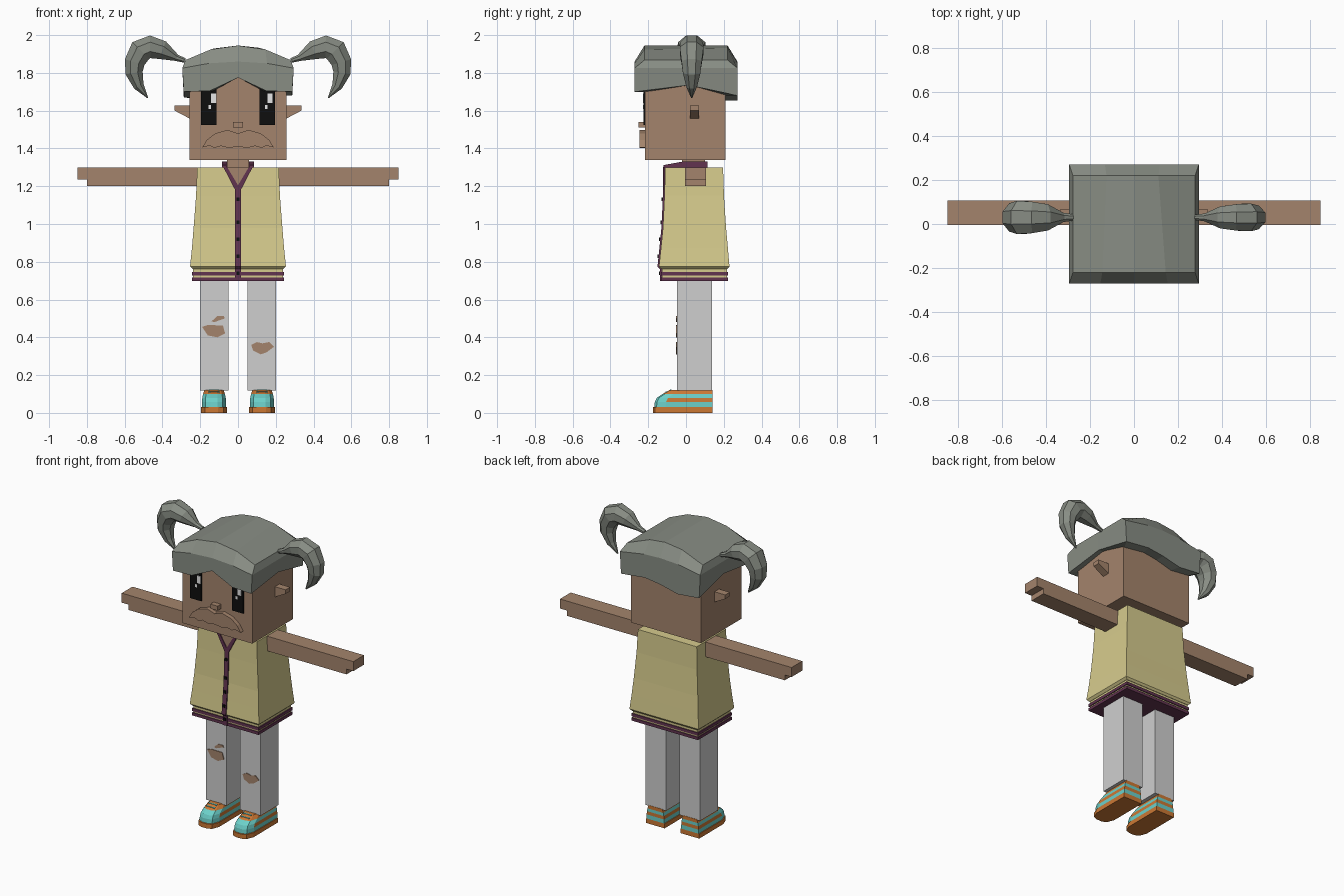
import bpy, bmesh, math
from mathutils import Vector

cube = bpy.data.objects.get("Cube")
if cube:
    bpy.data.objects.remove(cube, do_unlink=True)


def material(name, *rgb):
    lin = [((c / 255 + 0.055) / 1.055) ** 2.4 for c in rgb] + [1]
    m = bpy.data.materials.new(name)
    m.use_nodes = True
    m.diffuse_color = lin
    bsdf = m.node_tree.nodes["Principled BSDF"]
    bsdf.inputs["Base Color"].default_value = lin
    bsdf.inputs["Roughness"].default_value = 0.8
    return m


SKIN = material("skin", 164, 132, 108)
HAIR = material("grey hair", 136, 141, 132)
CLOTH = material("yellow cloth", 214, 203, 141)
TRIM = material("plum trim", 98, 52, 80)
DENIM = material("pale trousers", 207, 207, 207)
CYAN = material("cyan shoe", 108, 208, 202)
ORANGE = material("orange shoe", 204, 120, 52)
BLACK = material("black", 14, 14, 14)
WHITE = material("white", 235, 235, 235)


def finish(name, bm, *mats):
    bmesh.ops.recalc_face_normals(bm, faces=bm.faces)
    mesh = bpy.data.meshes.new(name)
    bm.to_mesh(mesh)
    bm.free()
    for m in mats:
        mesh.materials.append(m)
    ob = bpy.data.objects.new(name, mesh)
    bpy.context.collection.objects.link(ob)
    return ob


def loft(rings, caps=True):
    """Skin a list of equal-length closed rings of points."""
    bm = bmesh.new()
    rows = [[bm.verts.new(p) for p in r] for r in rings]
    n = len(rows[0])
    for a, b in zip(rows, rows[1:]):
        for i in range(n):
            j = (i + 1) % n
            bm.faces.new((a[i], a[j], b[j], b[i]))
    if caps:
        bm.faces.new(rows[0])
        bm.faces.new(rows[-1])
    return bm


def rect(x0, x1, y0, y1, z):
    return [(x0, y0, z), (x1, y0, z), (x1, y1, z), (x0, y1, z)]


def box(name, mat, x0, x1, y0, y1, z0, z1):
    return finish(name, loft([rect(x0, x1, y0, y1, z) for z in (z0, z1)]), mat)


def plate(name, mat, outline, y0, y1):
    """Extrude an outline given in x and z along y."""
    return finish(name, loft([[(x, y, z) for x, z in outline] for y in (y0, y1)]), mat)


# Head, neck and face
FACE = -0.217
box("head", SKIN, -0.257, 0.257, FACE, 0.21, 1.34, 1.8)
box("neck", SKIN, -0.058, 0.058, -0.02, 0.1, 1.25, 1.35)
for s, side in ((1, "left"), (-1, "right")):
    ear = [(s * 0.25, 1.555), (s * 0.335, 1.6), (s * 0.335, 1.627), (s * 0.25, 1.627)]
    plate(side + "_ear", SKIN, ear, 0.02, 0.068)
    x0, x1 = sorted((s * 0.113, s * 0.195))
    box(side + "_eye", BLACK, x0, x1, FACE - 0.008, FACE, 1.525, 1.72)
    g = x1 - 0.04 if s > 0 else x1 - 0.03
    box(side + "_eye_glint", WHITE, g, g + 0.028, FACE - 0.011, FACE - 0.004, 1.64, 1.69)
    box(side + "_small_glint", WHITE, g - 0.012, g, FACE - 0.011, FACE - 0.004, 1.61, 1.63)

bm = loft([rect(-0.027, 0.027, -0.252, FACE, z) for z in (1.51, 1.54)])
front = min(bm.faces, key=lambda f: f.calc_center_median().y)
bmesh.ops.inset_individual(bm, faces=[front], thickness=0.008, depth=-0.008)
finish("nose", bm, SKIN)

half = [(0.055, 1.498), (0.12, 1.48), (0.165, 1.445), (0.19, 1.405), (0.15, 1.415),
        (0.125, 1.403), (0.09, 1.413), (0.05, 1.403)]
plate("moustache", SKIN, [(0, 1.48)] + half + [(0, 1.41)] + [(-x, z) for x, z in half[::-1]],
      -0.245, FACE)

# Hair cap: a rim with a cut fringe, a bevel and an arched top
rim = [(-1, -1, 1.7), (-0.52, -1, 1.705), (0, -1, 1.775), (0.52, -1, 1.705), (1, -1, 1.7),
       (1, 0.05, 1.735), (1, 1, 1.68), (0.4, 1, 1.7), (0, 1, 1.685), (-0.45, 1, 1.655),
       (-1, 1, 1.67), (-1, 0.05, 1.735)]


def hair_ring(sx, sy, base=None, rise=0):
    return [(u * sx, v * sy, z if base is None else base + rise * (1 - u * u)) for u, v, z in rim]


bm = loft([hair_ring(0.25, 0.209), hair_ring(0.287, 0.272), hair_ring(0.295, 0.272, 1.825, 0.035),
           hair_ring(0.278, 0.22, 1.868, 0.077)], caps=False)
bm.verts.ensure_lookup_table()
top = bm.verts[-len(rim):]
for i in range(4):
    corners = [top[i], top[i + 1], top[9 - i], top[10 - i]]
    if i == 0:
        corners.append(top[11])
    if i == 3:
        corners.insert(2, top[5])
    bm.faces.new(corners)
finish("hair_cap", bm, HAIR)

# Pigtails: x, z, radius along the curl
curl = [(0.28, 1.865, 0.012), (0.325, 1.88, 0.018), (0.4, 1.92, 0.05), (0.465, 1.938, 0.06),
        (0.515, 1.918, 0.063), (0.547, 1.857, 0.054), (0.55, 1.8, 0.046), (0.525, 1.73, 0.028),
        (0.478, 1.668, 0.003)]
for s, side, depth in ((1, "left", 1.0), (-1, "right", 1.2)):
    rings = []
    for i, (x, z, r) in enumerate(curl):
        a, b = curl[max(i - 1, 0)], curl[min(i + 1, len(curl) - 1)]
        t = Vector((b[0] - a[0], 0, b[1] - a[1])).normalized()
        n = Vector((-t.z, 0, t.x))
        ring = []
        for k in range(8):
            ang = (k + 0.5) * math.pi / 4
            p = Vector((x, 0.03, z)) + n * (r * 1.08 * math.cos(ang))
            p.y += r * 1.08 * depth * math.sin(ang)
            ring.append((s * p.x, p.y, p.z))
        rings.append(ring)
    finish(side + "_pigtail", loft(rings), HAIR)

# Arms with stepped hands
for s, side in ((1, "left"), (-1, "right")):
    arm = [(0.2, 1.2), (0.8, 1.2), (0.8, 1.235), (0.85, 1.235), (0.85, 1.298), (0.2, 1.298)]
    plate(side + "_arm", SKIN, [(s * x, z) for x, z in arm], -0.005, 0.107)

# Flared cardigan: z, half width, front y, back y
flare = [(0.762, 0.24, -0.13, 0.22), (0.775, 0.254, -0.143, 0.23), (0.87, 0.244, -0.133, 0.222),
         (0.98, 0.235, -0.122, 0.212), (1.15, 0.222, -0.114, 0.201), (1.3, 0.216, -0.11, 0.196)]
finish("cardigan", loft([rect(-w, w, f, b, z) for z, w, f, b in flare]), CLOTH)


def front_y(z):
    for (z0, _, f0, _), (z1, _, f1, _) in zip(flare, flare[1:]):
        if z0 <= z <= z1:
            return f0 + (f1 - f0) * (z - z0) / (z1 - z0)
    return flare[0][2]


box("hem", CLOTH, -0.238, 0.238, -0.127, 0.217, 0.7, 0.77)
for z in (0.698, 0.727):
    box("hem_stripe", TRIM, -0.244, 0.244, -0.133, 0.223, z, z + 0.019)

# Button band, neckline and collar
levels = [0.698, 0.762] + [r[0] for r in flare[1:5]] + [1.195]
finish("button_band", loft([rect(-0.015, 0.015, front_y(z) - 0.008, front_y(z) + 0.01, z)
                            for z in levels]), TRIM)
for z in (0.74, 0.83, 0.92, 1.01, 1.13):
    box("button", BLACK, -0.008, 0.008, front_y(z) - 0.014, front_y(z), z - 0.009, z + 0.009)
plate("chest", SKIN, [(0, 1.18), (0.068, 1.302), (-0.068, 1.302)], -0.116, -0.1)
for s, side in ((1, "left"), (-1, "right")):
    edge = [(0, 1.18), (s * 0.015, 1.18), (s * 0.078, 1.302), (s * 0.058, 1.302), (0, 1.205)]
    plate(side + "_neckline", TRIM, edge, -0.121, -0.1)
    x0, x1 = sorted((s * 0.06, s * 0.086))
    finish(side + "_collar", loft([[(x, -0.118, 1.298), (x, 0.11, 1.298), (x, 0.11, 1.33),
                                    (x, -0.02, 1.33), (x, -0.118, 1.312)] for x in (x0, x1)]), TRIM)
box("back_collar", TRIM, -0.086, 0.086, 0.1, 0.115, 1.298, 1.33)

# Trousers with torn patches
for s, side in ((1, "left"), (-1, "right")):
    x0, x1 = sorted((s * 0.05, s * 0.2))
    box(side + "_leg", DENIM, x0, x1, -0.048, 0.138, 0.118, 0.72)
tears = {
    "right_knee_tear": [(-0.19, 0.455), (-0.16, 0.465), (-0.08, 0.463), (-0.068, 0.42),
                        (-0.11, 0.4), (-0.16, 0.41)],
    "right_thigh_tear": [(-0.14, 0.485), (-0.11, 0.512), (-0.075, 0.512), (-0.07, 0.5),
                         (-0.1, 0.49), (-0.125, 0.48)],
    "left_knee_tear": [(0.07, 0.36), (0.1, 0.375), (0.13, 0.368), (0.165, 0.375),
                       (0.19, 0.35), (0.15, 0.32), (0.12, 0.31), (0.08, 0.33)],
}
for name, outline in tears.items():
    plate(name, SKIN, outline, -0.052, -0.046)

# Shoes: stacked rounded outlines as z, half width, toe y
layers = [(0, 0.068, -0.175), (0.03, 0.068, -0.175), (0.031, 0.064, -0.168), (0.058, 0.064, -0.165),
          (0.08, 0.062, -0.155), (0.1, 0.058, -0.125), (0.122, 0.05, -0.085)]
for s, side in ((1, "left"), (-1, "right")):
    cx = s * 0.127
    rings = []
    for z, w, toe in layers:
        plan = [(w, 0.14), (w, toe + 0.06), (w * 0.72, toe + 0.012), (w * 0.3, toe)]
        plan += [(-x, y) for x, y in plan[::-1]]
        rings.append([(cx + x, y, z) for x, y in plan])
    bm = loft(rings)
    bm.normal_update()
    for f in bm.faces:
        c = f.calc_center_median()
        toe_face = c.y < -0.09 and c.z < 0.095
        stripe = 0.031 < c.z < 0.058 or 0.08 < c.z < 0.1
        f.material_index = int(c.z > 0.031 and (stripe or toe_face))
    finish(side + "_shoe", bm, ORANGE, CYAN)
    for k in range(2):
        y, z = -0.108 + 0.022 * k, 0.112 + 0.011 * k
        box(side + "_lace", CYAN, cx - 0.03, cx + 0.03, y, y + 0.01, z - 0.008, z + 0.001)
